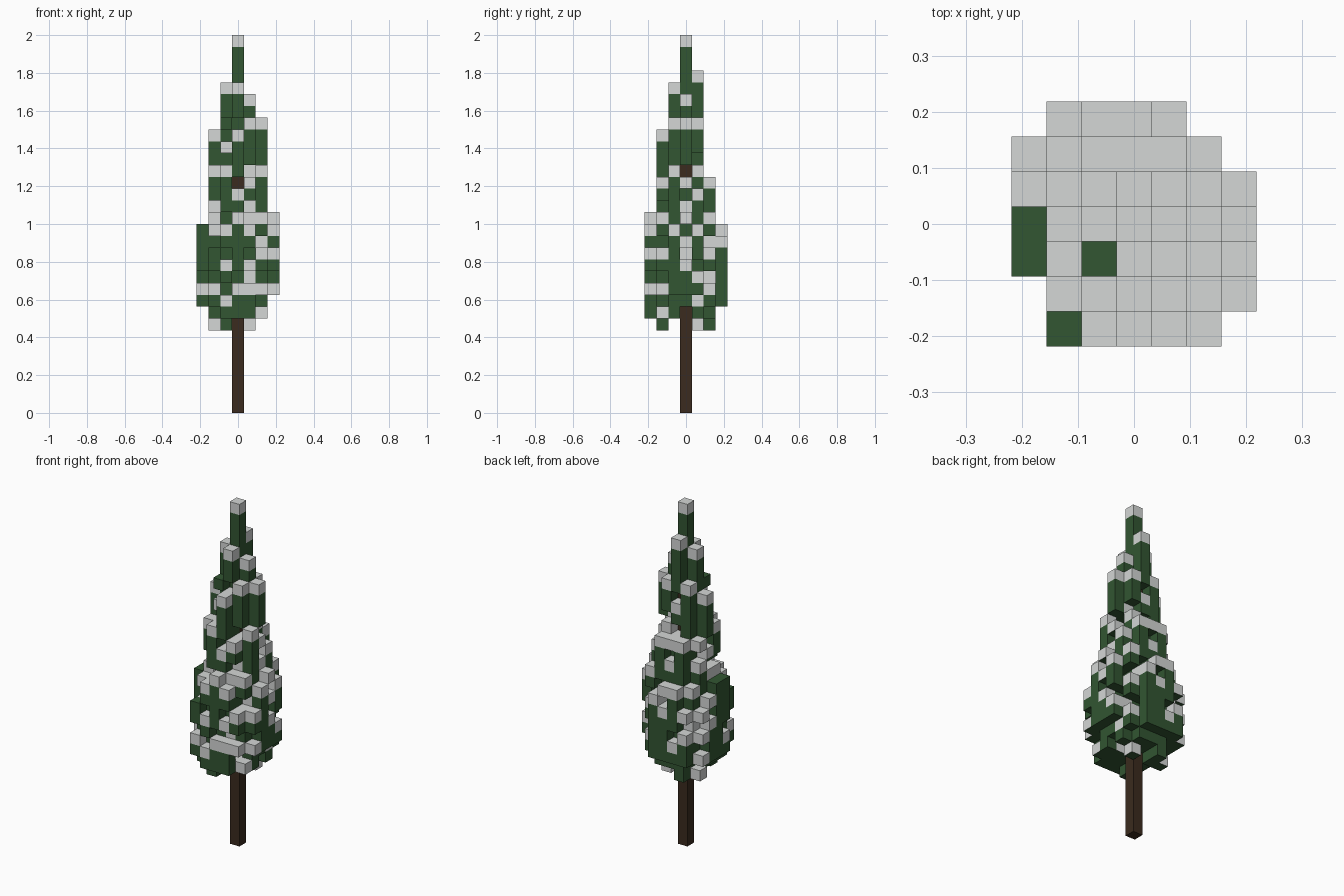
import bpy, bmesh, random
from mathutils import Vector

if "Cube" in bpy.data.objects:
    bpy.data.objects.remove(bpy.data.objects["Cube"])

random.seed(8)
CELL = 2 / 32
TRUNK_TOP = 24


def material(name, rgb):
    mat = bpy.data.materials.new(name)
    mat.use_nodes = True
    mat.diffuse_color = (*rgb, 1)
    mat.node_tree.nodes["Principled BSDF"].inputs["Base Color"].default_value = (*rgb, 1)
    return mat


green = material("needle_green", (0.032, 0.092, 0.032))
white = material("snow_white", (0.66, 0.68, 0.67))
brown = material("bark_brown", (0.043, 0.024, 0.013))

# Foliage outline: first layer -> x min, x max, y min, y max, in cells
OUTLINE = {
    7: (-2, 1, -2, 2), 8: (-2, 2, -3, 2), 9: (-3, 2, -3, 3), 10: (-3, 3, -3, 3),
    16: (-2, 3, -3, 2), 17: (-2, 2, -2, 2), 20: (-2, 2, -2, 1), 24: (-1, 2, -1, 1),
    25: (-1, 1, -1, 1), 27: (-1, 0, -1, 1), 28: (0, 0, 0, 1), 29: (0, 0, 0, 0),
}
BARE_CORNERS = {(-3, -2), (2, 3), (3, 2)}
BARE_TIPS = {(-3, 0), (-3, -1), (-1, -1), (-2, -3)}   # columns without a snow cap


def is_gap(i, j, k):
    """Openings that show the trunk."""
    if k == 7:
        return i == 0 or j in (0, -1)
    if k in (8, 20):
        return i > 0 and j == 0
    return k == 19 and i == 0 and j < 0


def layer_cells(k):
    """Cells one layer may fill, with their relative distance from its middle."""
    x0, x1, y0, y1 = OUTLINE[max(s for s in OUTLINE if s <= k)]
    reach = max(4.5, 13.5 - 1.2 * max(0, k - 13))     # tapers towards the top
    found = {}
    for i in range(x0, x1 + 1):
        for j in range(y0, y1 + 1):
            dx = (2 * i - x0 - x1) / (x1 - x0 + 1)
            dy = (2 * j - y0 - y1) / (y1 - y0 + 1)
            d = dx * dx + dy * dy
            in_trunk = (i, j) == (0, 0) and k < TRUNK_TOP
            fits = i * j == 0 if k >= 25 else d < 1.1 and i * i + j * j < reach
            if fits and not in_trunk and (i, j) not in BARE_CORNERS and not is_gap(i, j, k):
                found[i, j] = d
    return found


# Fill each layer: solid core, single-cell notches outside, every side reached
cells = set()
for k in range(7, 32):
    options = layer_cells(k)
    chance = 0.2 if k < 11 else 0.38
    forced = set()
    for axis in (0, 1):
        for limit in (min, max):
            edge = limit(c[axis] for c in options)
            forced.add(random.choice([c for c in options if c[axis] == edge]))
    for (i, j), d in options.items():
        notch = (i, j, k - 1) in cells and random.random() < chance
        if k >= 25 or d < 0.2 or (i, j) in forced or not notch:
            cells.add((i, j, k))

trunk_cells = {(0, 0, k) for k in range(TRUNK_TOP)}
solid = cells | trunk_cells
tops = {}
for i, j, k in cells:
    tops[i, j] = max(k, tops.get((i, j), 0))


def build_blocks(name, own, blockers, materials, pick):
    """Mesh the outer faces of a set of grid cells."""
    bm = bmesh.new()
    for cell in sorted(own):
        centre = Vector(cell) + Vector((0, 0, 0.5))
        for axis in range(3):
            for sign in (-1, 1):
                normal = Vector((0, 0, 0))
                normal[axis] = sign
                if tuple(int(a + b) for a, b in zip(cell, normal)) in blockers:
                    continue
                u, v = Vector((0, 0, 0)), Vector((0, 0, 0))
                u[(axis + 1) % 3] = 0.5
                v[(axis + 2) % 3] = 0.5 * sign
                mid = centre + normal / 2
                corners = (mid - u - v, mid + u - v, mid + u + v, mid - u + v)
                face = bm.faces.new([bm.verts.new(c * CELL) for c in corners])
                face.material_index = pick(cell, normal)
    bmesh.ops.remove_doubles(bm, verts=bm.verts, dist=CELL / 100)
    mesh = bpy.data.meshes.new(name)
    bm.to_mesh(mesh)
    bm.free()
    for mat in materials:
        mesh.materials.append(mat)
    obj = bpy.data.objects.new(name, mesh)
    bpy.context.collection.objects.link(obj)


def snow_rule(cell, normal):
    """Snow on every cell open to the sky, with a green underside."""
    i, j, k = cell
    if (i, j, k + 1) in solid or normal.z < 0:
        return 0
    return 0 if (i, j) in BARE_TIPS and tops[i, j] == k else 1


build_blocks("trunk", trunk_cells, solid, [brown], lambda cell, normal: 0)
build_blocks("snowy_foliage", cells, solid, [green, white], snow_rule)
